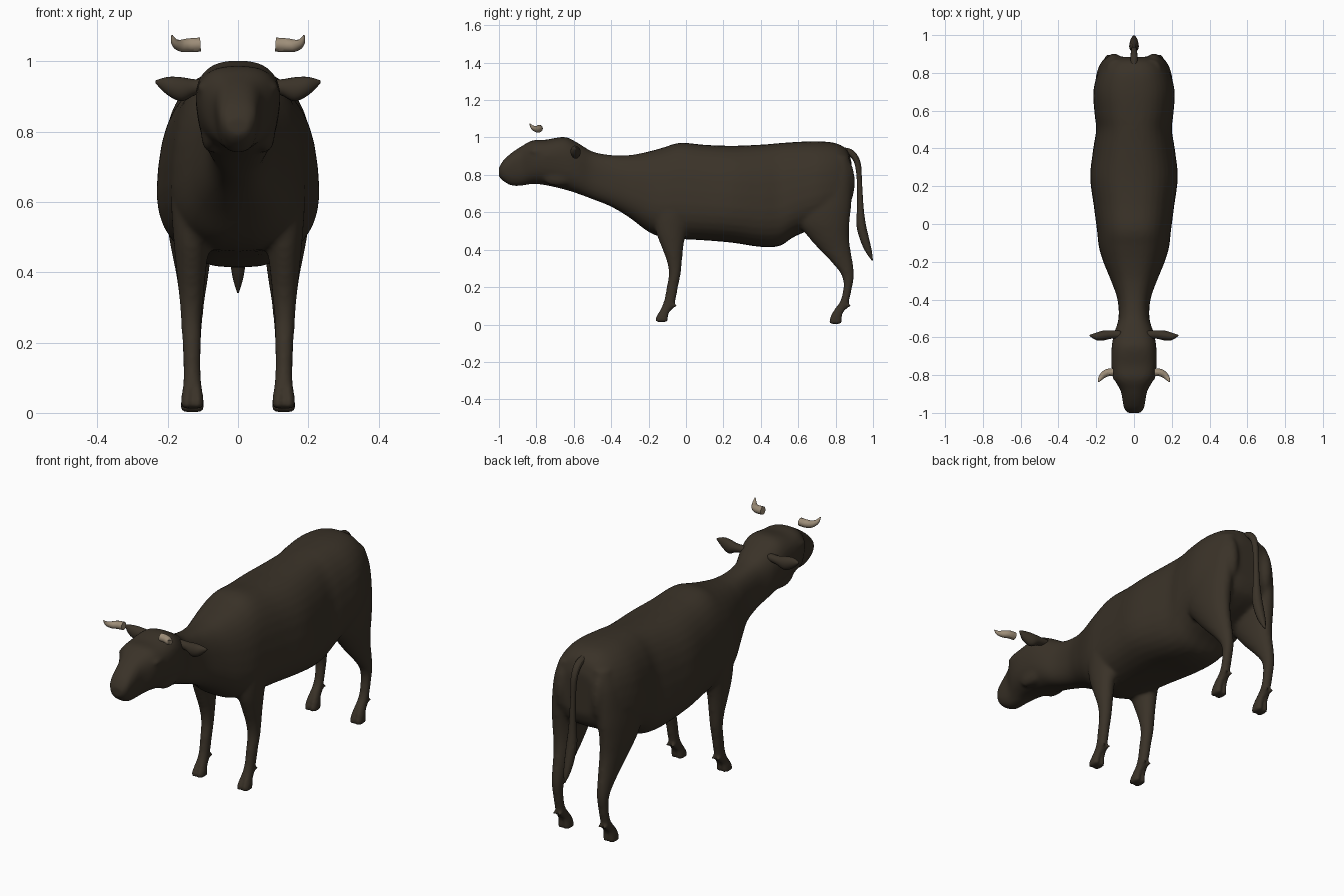
import bpy, bmesh, math
from mathutils import Vector

if "Cube" in bpy.data.objects:
    bpy.data.objects.remove(bpy.data.objects["Cube"])


def material(name, colour, roughness):
    mat = bpy.data.materials.new(name)
    mat.use_nodes = True
    mat.diffuse_color = (*colour, 1)
    shader = mat.node_tree.nodes["Principled BSDF"]
    shader.inputs["Base Color"].default_value = (*colour, 1)
    shader.inputs["Roughness"].default_value = roughness
    return mat


hide = material("dark brown hide", (0.042, 0.032, 0.021), 0.8)
horn_tan = material("horn tan", (0.34, 0.27, 0.19), 0.6)


def refine(rows, steps):
    """Catmull-Rom interpolation between the given cross-sections."""
    out = []
    rows = [Vector(r) for r in rows]
    last = len(rows) - 1
    for i in range(last):
        a, b, c, d = (rows[min(max(i + k, 0), last)] for k in (-1, 0, 1, 2))
        for s in range(steps):
            t = s / steps
            out.append(b + (c - a) * (t / 2)
                       + (a * 2 - b * 5 + c * 4 - d) * (t * t / 2)
                       + (b * 3 - a - c * 3 + d) * (t ** 3 / 2))
    return out + [rows[last]]


def add_object(name, bm, mat):
    bmesh.ops.recalc_face_normals(bm, faces=bm.faces)
    mesh = bpy.data.meshes.new(name)
    bm.to_mesh(mesh)
    bm.free()
    mesh.materials.append(mat)
    for face in mesh.polygons:
        face.use_smooth = True
    obj = bpy.data.objects.new(name, mesh)
    bpy.context.collection.objects.link(obj)
    return obj


def loft(bm, rows, axis, side=1, power=1.0, egg=lambda t: 0, steps=4, count=32):
    """Skin cross-sections (t, centre u, centre v, radius u, radius v) along an axis."""
    u_axis, v_axis = [k for k in range(3) if k != axis]
    rings = []
    for t, cu, cv, ru, rv in refine(rows, steps):
        ring = []
        for n in range(count):
            angle = 2 * math.pi * n / count
            c, s = (math.copysign(abs(f) ** power, f)
                    for f in (math.cos(angle), math.sin(angle)))
            co = [0, 0, 0]
            co[axis] = t
            co[u_axis] = cu + ru * c * (1 - egg(t) * s)
            co[v_axis] = cv + rv * s
            co[0] *= side
            ring.append(bm.verts.new(co))
        rings.append(ring)
    for low, high in zip(rings, rings[1:]):
        for n in range(count):
            m = (n + 1) % count
            bm.faces.new((low[n], low[m], high[m], high[n]))
    bm.faces.new(rings[0])
    bm.faces.new(rings[-1])


def bump(bm, centre, size, side):
    made = bmesh.ops.create_uvsphere(bm, u_segments=16, v_segments=10, radius=1)
    for v in made["verts"]:
        v.co = Vector([centre[k] + size[k] * v.co[k] for k in range(3)])
        v.co.x *= side


# Head, neck and trunk: position, underside, topline, half width
outline = [
    (-1.0, .79, .84, .035), (-.975, .765, .88, .052), (-.93, .742, .92, .06),
    (-.88, .742, .953, .07), (-.82, .752, .985, .103), (-.75, .745, .988, .117),
    (-.65, .722, 1.003, .117), (-.58, .70, .972, .105), (-.5, .67, .925, .082),
    (-.4, .63, .906, .087), (-.3, .57, .906, .12), (-.2, .495, .925, .16),
    (-.12, .465, .947, .183), (-.03, .457, .972, .193), (.1, .45, .961, .21),
    (.25, .437, .956, .228), (.4, .415, .962, .212), (.5, .42, .97, .197),
    (.58, .47, .976, .205), (.7, .52, .98, .212), (.8, .56, .97, .188),
    (.86, .60, .935, .15), (.885, .66, .87, .10)]
trunk = [(y, 0, (lo + hi) / 2, w, (hi - lo) / 2) for y, lo, hi, w in outline]

# Legs: height, centre x, centre y, half width, half depth
front_leg = [
    (.72, .12, -.07, .06, .08), (.6, .13, -.075, .06, .095),
    (.5, .132, -.08, .052, .082), (.42, .133, -.073, .044, .06),
    (.34, .133, -.062, .036, .041), (.27, .133, -.06, .03, .032),
    (.2, .132, -.073, .027, .031), (.13, .131, -.086, .025, .031),
    (.08, .13, -.105, .027, .033)]
hind_leg = [
    (.9, .09, .82, .05, .05), (.8, .115, .77, .065, .118),
    (.65, .13, .735, .073, .15), (.55, .135, .735, .068, .14),
    (.47, .133, .762, .058, .11), (.4, .13, .797, .047, .083),
    (.32, .13, .842, .035, .052), (.26, .13, .866, .029, .033),
    (.2, .13, .865, .026, .024), (.13, .13, .85, .025, .024),
    (.08, .13, .825, .027, .033)]

bm = bmesh.new()
loft(bm, trunk, 1, power=0.78, egg=lambda y: max(-.15, min(.12, .6 * (y + .5))))
for side in (1, -1):
    for rows, floor in ((front_leg, .012), (hind_leg, .002)):
        loft(bm, rows, 2, side)
        # Cloven hooves and dewclaws below the ankle
        _, x, y, _, depth = rows[-1]
        for toe in (-.015, .015):
            loft(bm, [(.1, x + toe * .7, y + .01, .014, depth * .8),
                      (.05, x + toe, y - .02, .016, depth),
                      (floor, x + toe * 1.1, y - .027, .018, .038)], 2, side, count=16)
            bump(bm, (x + toe, y + .045, .1), (.009, .017, .013), side)
    # Brow ridge, jaw and pin bone
    bump(bm, (.1, -.79, .925), (.018, .045, .016), side)
    bump(bm, (.075, -.68, .79), (.03, .09, .05), side)
    bump(bm, (.105, .86, .76), (.04, .043, .12), side)
body = add_object("body", bm, hide)

# Fuse the trunk and legs into one smooth skin
fuse = body.modifiers.new("fuse", "REMESH")
fuse.mode = "VOXEL"
fuse.voxel_size = 0.01
fuse.use_smooth_shade = True
soften = body.modifiers.new("soften", "SMOOTH")
soften.factor = 0.5
soften.iterations = 8

# Ears
ear = [(.07, -.585, .932, .02, .018), (.12, -.585, .927, .022, .022),
       (.16, -.59, .921, .026, .034), (.2, -.595, .93, .02, .026),
       (.235, -.59, .942, .003, .004)]
for side, label in ((1, "left"), (-1, "right")):
    bm = bmesh.new()
    loft(bm, ear, 0, side, count=20)
    add_object(label + "_ear", bm, hide)


def tube(name, points, thickness, mat):
    """Curve swept with a round section; each point is (x, y, z, radius)."""
    curve = bpy.data.curves.new(name, "CURVE")
    curve.dimensions = "3D"
    curve.bevel_depth = thickness
    curve.bevel_resolution = 4
    curve.use_fill_caps = True
    line = curve.splines.new("POLY")
    path = refine(points, 5)
    line.points.add(len(path) - 1)
    for point, (x, y, z, r) in zip(line.points, path):
        point.co = (x, y, z, 1)
        point.radius = r
    curve.materials.append(mat)
    obj = bpy.data.objects.new(name, curve)
    bpy.context.collection.objects.link(obj)
    bpy.ops.object.select_all(action="DESELECT")
    obj.select_set(True)
    bpy.context.view_layer.objects.active = obj
    bpy.ops.object.convert(target="MESH")
    bpy.ops.object.shade_smooth_by_angle()


# Tail with a tapering tuft
tube("tail", [(0, .84, .93, 1), (0, .885, .915, 1), (0, .918, .86, .9),
              (0, .928, .75, .75), (0, .932, .62, 1), (0, .937, .53, 1.4),
              (0, .957, .45, 1.3), (0, .978, .39, .9), (0, .997, .342, .15)], .018, hide)

# Horns hovering above the head
for side, label in ((1, "left"), (-1, "right")):
    tube(label + "_horn", [(side * x, y, z, r) for x, y, z, r in (
        (.107, -.785, 1.048, 1), (.14, -.787, 1.046, .98), (.163, -.8, 1.045, .85),
        (.18, -.82, 1.054, .55), (.188, -.836, 1.074, .12))], .02, horn_tan)
